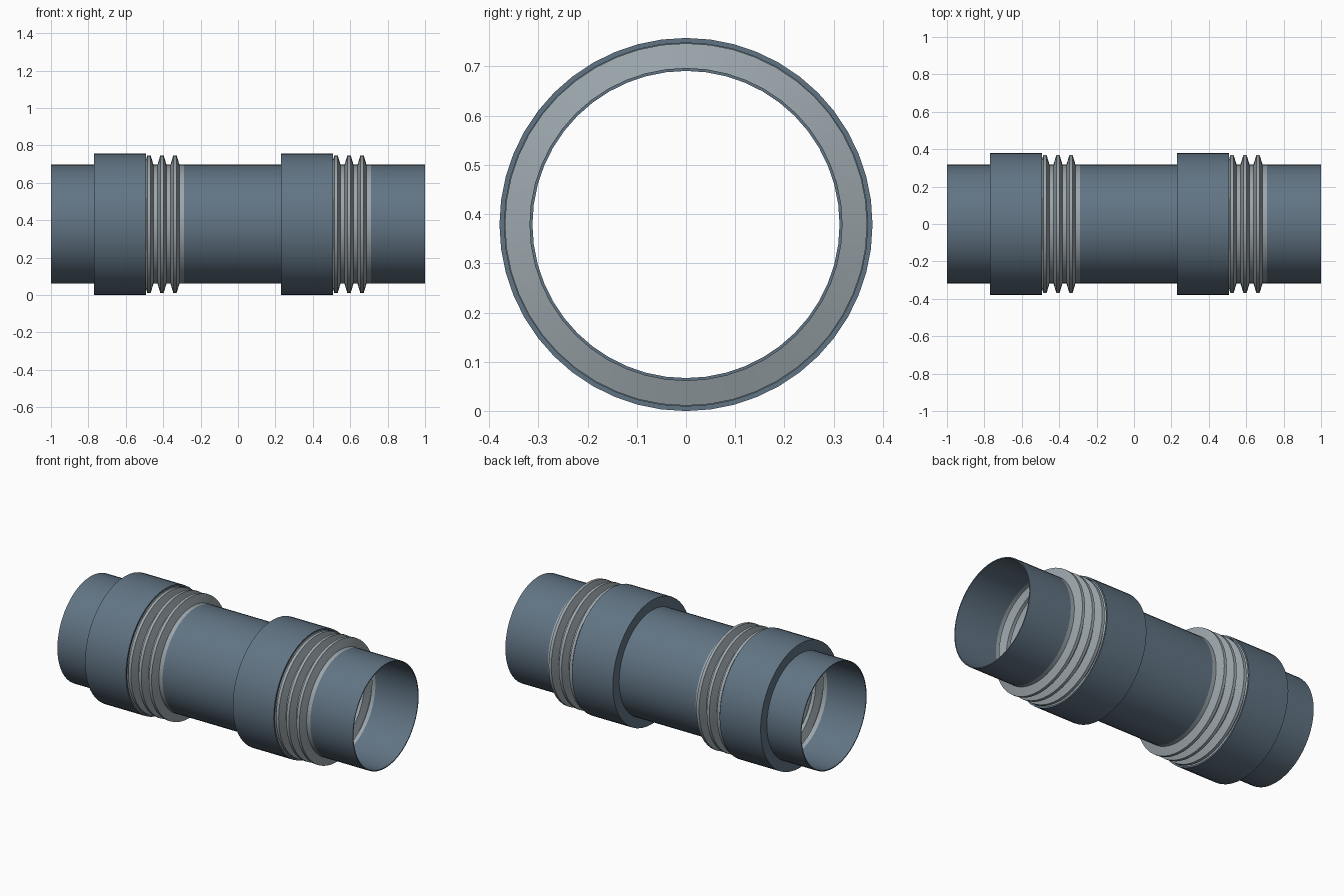
import bpy, bmesh
from math import sin, cos, tau, radians

if "Cube" in bpy.data.objects:
    bpy.data.objects.remove(bpy.data.objects["Cube"])

SIDES = 48
R_SLEEVE = 0.379
R_PIPE, R_BORE = 0.318, 0.312
R_CREST = 0.368
AXIS_Z = R_SLEEVE


def material(name, rgb):
    m = bpy.data.materials.new(name)
    m.diffuse_color = (*rgb, 1)
    m.use_nodes = True
    m.node_tree.nodes["Principled BSDF"].inputs["Base Color"].default_value = m.diffuse_color
    return m


steel_blue = material("steel_blue", (0.12, 0.175, 0.23))
light_steel = material("light_steel", (0.33, 0.38, 0.41))


def lathe(name, profile, mat):
    """Revolve a closed (x, radius) outline around the pipe axis."""
    bm = bmesh.new()
    rings = []
    for i in range(SIDES):
        a = tau * i / SIDES
        rings.append([bm.verts.new((x, r * sin(a), AXIS_Z + r * cos(a))) for x, r in profile])
    n = len(profile)
    for i in range(SIDES):
        p, q = rings[i], rings[(i + 1) % SIDES]
        for j in range(n):
            k = (j + 1) % n
            bm.faces.new((p[j], p[k], q[k], q[j]))
    bmesh.ops.recalc_face_normals(bm, faces=bm.faces)
    me = bpy.data.meshes.new(name)
    bm.to_mesh(me)
    bm.free()
    ob = bpy.data.objects.new(name, me)
    bpy.context.collection.objects.link(ob)
    me.materials.append(mat)
    bpy.ops.object.select_all(action='DESELECT')
    ob.select_set(True)
    bpy.context.view_layer.objects.active = ob
    bpy.ops.object.shade_smooth_by_angle(angle=radians(25))
    return ob


def tube(name, x0, x1):
    lathe(name, [(x0, R_BORE), (x0, R_PIPE), (x1, R_PIPE), (x1, R_BORE)], steel_blue)


def bellows(name, x_end, crests=6, pitch=0.0695, cuff=0.026, wall=0.005):
    # Corrugated wall: flat cuff, trapezoid crests, flat cuff
    x_start = x_end - 2 * cuff - crests * pitch + 0.02
    outer = [(x_start, R_PIPE)]
    for i in range(crests):
        c = x_end - 0.049 - (crests - 1 - i) * pitch
        outer += [(c - 0.024, R_PIPE), (c - 0.009, R_CREST),
                  (c + 0.009, R_CREST), (c + 0.024, R_PIPE)]
    outer.append((x_end, R_PIPE))
    inner = [(x, r - wall) for x, r in reversed(outer)]
    lathe(name, outer + inner, light_steel)
    return x_start


def sleeve(name, x0, x1, wall=0.01):
    # Cover closed by a flange at x0 and open at x1
    lathe(name, [(x0, R_PIPE), (x0, R_SLEEVE), (x1, R_SLEEVE), (x1, R_SLEEVE - wall),
                 (x0 + wall, R_SLEEVE - wall), (x0 + wall, R_PIPE)], steel_blue)


# Two identical expansion joints along one pipe
pipe_start = -1.0
for side, shift in (("left", 0.0), ("right", 1.0)):
    sleeve(f"{side}_sleeve", -0.77 + shift, -0.493 + shift)
    bellows_end = -0.288 + shift
    bellows_start = bellows(f"{side}_bellows", bellows_end)
    tube(f"{side}_inlet_pipe" if side == "left" else "middle_pipe", pipe_start, bellows_start)
    pipe_start = bellows_end
tube("right_outlet_pipe", pipe_start, 1.0)
